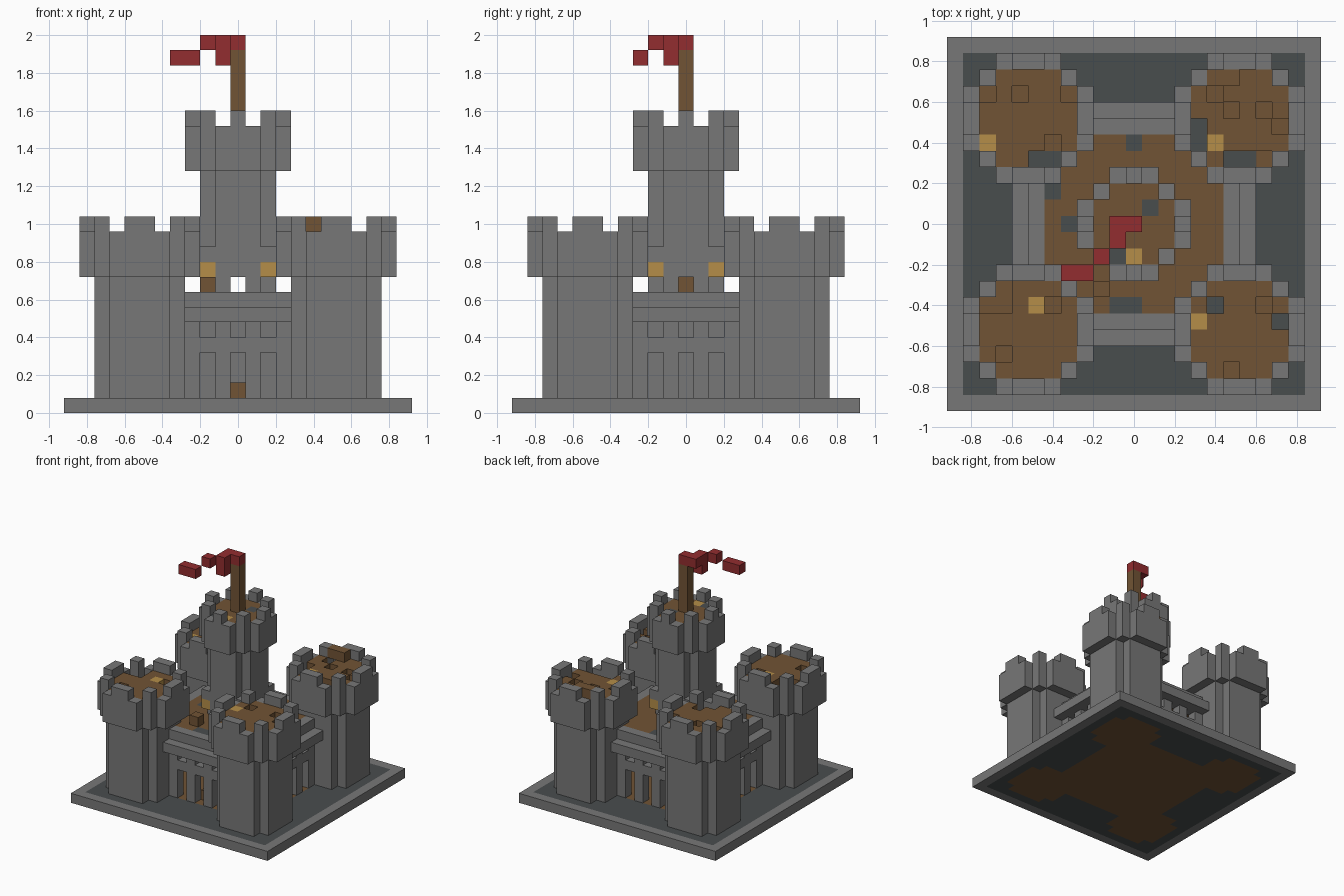
import bpy
import random
from math import hypot
from itertools import product

random.seed(4)
S = 0.08  # edge of one building block

cube = bpy.data.objects.get("Cube")
if cube:
    bpy.data.objects.remove(cube, do_unlink=True)


def material(name, rgb):
    m = bpy.data.materials.new(name)
    m.use_nodes = True
    m.diffuse_color = (*rgb, 1)
    m.node_tree.nodes["Principled BSDF"].inputs["Base Color"].default_value = (*rgb, 1)
    return m


MATS = {
    "stone": material("stone_grey", (0.185, 0.185, 0.185)),
    "slate": material("dark_slate", (0.066, 0.074, 0.076)),
    "wood": material("brown_wood", (0.165, 0.088, 0.035)),
    "gold": material("lamp_gold", (0.46, 0.27, 0.065)),
    "red": material("flag_red", (0.29, 0.026, 0.029)),
}
NAMES = list(MATS)


def box(xs, ys, zs):
    """Cells of a block given by inclusive index ranges."""
    return set(product(*(range(a, b + 1) for a, b in (xs, ys, zs))))


def disc(cx, cy, r, z0, z1):
    """Cells of a round column about a centre that may lie between cells."""
    span = range(-12, 13)
    return {(i, j, k) for i in span for j in span for k in range(z0, z1 + 1)
            if hypot(i - cx, j - cy) < r}


def build(name, parts):
    """Turn cells into one skin; later parts override earlier colours."""
    cells = {}
    for mat, group in parts:
        cells.update({c: mat for c in group})
    verts, faces, mats = {}, [], []
    for c, mat in cells.items():
        for axis, sign in product(range(3), (-1, 1)):
            n = list(c)
            n[axis] += sign
            if tuple(n) in cells:
                continue
            u, v = (axis + 1) % 3, (axis + 2) % 3
            face = []
            for du, dv in ((-1, -1), (1, -1), (1, 1), (-1, 1)):
                p = [2 * q for q in c]
                p[axis] += sign
                p[u] += du
                p[v] += dv
                face.append(verts.setdefault(tuple(p), len(verts)))
            faces.append(face if sign > 0 else face[::-1])
            mats.append(NAMES.index(mat))
    mesh = bpy.data.meshes.new(name)
    h = S / 2
    mesh.from_pydata([(x * h, y * h, (z + 1) * h) for x, y, z in verts], [], faces)
    for m in MATS.values():
        mesh.materials.append(m)
    mesh.polygons.foreach_set("material_index", mats)
    mesh.update()
    obj = bpy.data.objects.new(name, mesh)
    bpy.context.collection.objects.link(obj)
    return obj


def at(level, *spots):
    return {(x, y, level) for x, y in spots}


# Base slab: stone rim, slate ground, wooden floor below the castle
floor = box((-6, 6), (-6, 6), (0, 0))
for cx, cy in product((-6.5, 6.5), repeat=2):
    floor |= disc(cx, cy, 3, 0, 0)
build("base", [("stone", box((-11, 11), (-11, 11), (0, 0))),
               ("slate", box((-10, 10), (-10, 10), (0, 0))),
               ("wood", {c for c in floor})])
build("ground_cover", [])
bpy.data.objects.remove(bpy.data.objects["ground_cover"])

# Corner towers: shaft, wider head, wooden roof, battlements
TOWERS = {
    "front_right_tower": (-1, -1, [(-6, -5)], []),
    "front_left_tower": (1, -1, [(4, -6)], [(5, -5), (9, -6)]),
    "back_right_tower": (-1, 1, [(-9, 5)], [(-6, 4), (-5, 4)]),
    "back_left_tower": (1, 1, [(5, 5)], [(4, 5), (4, 6), (6, 4), (7, 4)]),
}
for name, (sx, sy, lamps, pits) in TOWERS.items():
    cx, cy = 6.5 * sx, 6.5 * sy
    head = disc(cx, cy, 4, 9, 11)
    deck = {(x, y, z) for x, y, z in disc(cx, cy, 3, 11, 11)}
    sunk = {c for c in deck if random.random() < 0.12 and c[:2] not in lamps}
    sunk |= at(11, *pits)
    merlons = {(x, y, 12) for x, y, z in head - disc(cx, cy, 3, 9, 11)
               if min(abs(x - cx), abs(y - cy)) in (0.5, 2.5)}
    under = {(x, y, 10) for x, y, z in deck}
    parts = [("stone", disc(cx, cy, 3, 1, 8) | (head - sunk) | merlons),
             ("wood", (deck - sunk) | under),
             ("slate", at(10, *pits)),
             ("gold", at(11, *lamps))]
    if name == "back_left_tower":
        parts.append(("wood", at(12, (5, 9), (6, 9))))
    build(name, parts)

# Curtain walls: barred lattice, stepped ledge and coping on four sides
lattice = {c for c in box((-3, 3), (-6, -6), (1, 7))
           if c[0] % 2 or c[2] in (4, 6, 7)}
wall = lattice | box((-3, 3), (-7, -7), (6, 6))
for side in ("front", "left", "back", "right"):
    build(side + "_wall", [("stone", wall)])
    wall = {(-y, x, z) for x, y, z in wall}

# Courtyard deck between the walls
pits = [(0, 5), (-5, 2), (-4, 0), (-1, -5), (0, -5)]
build("courtyard_deck", [("wood", box((-5, 5), (-5, 5), (7, 7)) - disc(0, 0, 2.5, 7, 7)),
                         ("slate", at(7, *pits))])
build("wooden_crates", [("wood", {(-2, -4, 8), (0, -5, 1)})])

# Keep: round shaft with a crossing passage, wide head and battlements
shaft = disc(0, 0, 2.5, 1, 15)
shaft -= box((0, 0), (-2, 2), (8, 8)) | box((-2, 2), (0, 0), (8, 8))
head = disc(0, 0, 3.5, 16, 18)
ring = head - disc(0, 0, 2.5, 16, 18)
merlons = {(x, y, 19) for x, y, z in ring if 0 in (x, y) or abs(x) == abs(y)}
corners = list(product((-2, 2), repeat=2))
keep_pits = [(1, 1), (-1, -2)]
build("keep", [("stone", shaft | head | merlons | at(10, *corners)),
               ("wood", disc(0, 0, 2.5, 18, 18)),
               ("slate", at(18, *keep_pits)),
               ("gold", at(18, (0, -2)) | at(9, *corners))])
build("passage_crate", [("wood", {(1, 0, 8)})])

# Flagpole and fluttering flag
build("flagpole", [("wood", box((0, 0), (0, 0), (19, 23)))])
build("flag", [("red", at(24, (0, 0), (-1, 0), (-1, -1), (-2, -2))
                | at(23, (-1, -1), (-3, -3), (-4, -3)))])
